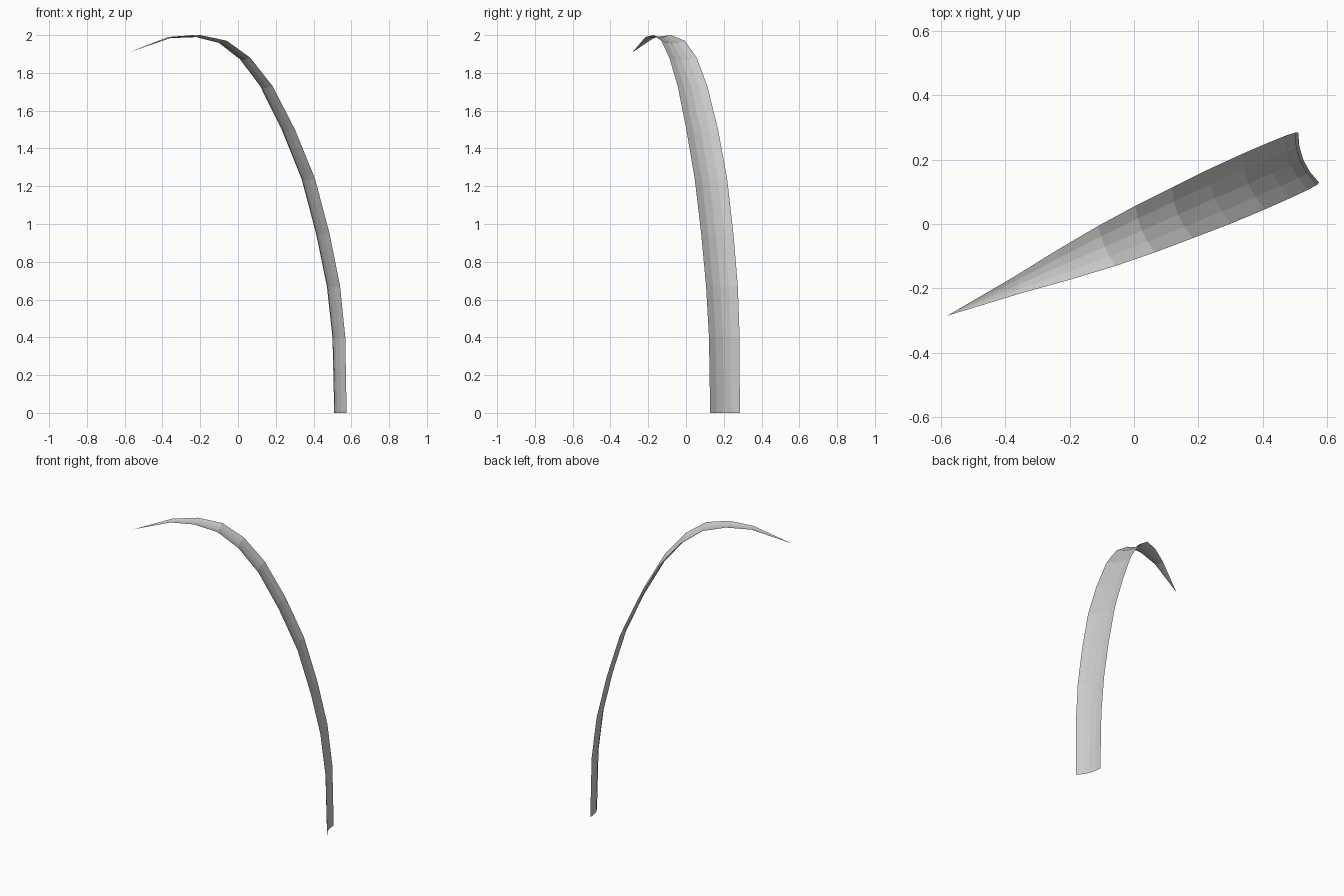
import bpy
from mathutils import Vector

if "Cube" in bpy.data.objects:
    bpy.data.objects.remove(bpy.data.objects["Cube"])

# Spine of the arching blade: (distance along lean direction, height, blade width)
spine = [(0.592, 0.0, 0.170), (0.583, 0.40, 0.176), (0.552, 0.67, 0.182),
         (0.490, 0.95, 0.185), (0.406, 1.24, 0.186), (0.291, 1.50, 0.182),
         (0.164, 1.73, 0.170), (0.038, 1.88, 0.157), (-0.093, 1.97, 0.135),
         (-0.240, 2.0, 0.100), (-0.393, 1.99, 0.056)]
tip = (-0.633, 1.908)

lean = Vector((0.916, 0.401, 0))      # arch plane direction, base side positive
across = Vector((0.385, -0.923, 0))   # blade width direction
offset = Vector((0, -0.031, 0))       # centres the blade
up = Vector((0, 0, 1))
section = [(-0.5, 0), (-0.25, 0.08), (0, 0.108), (0.25, 0.08), (0.5, 0)]  # shallow gutter


def place(u, z):
    return offset + lean * u + up * z


centres = [place(u, z) for u, z, w in spine] + [place(*tip)]
verts, faces = [], []
n = len(section)

# Cross-section rows, gutter sagging toward the inside of the arch
for i, (u, z, w) in enumerate(spine):
    tangent = (centres[i + 1] - centres[i - 1]).normalized() if i else up
    inward = tangent.cross(across).normalized()
    if inward.dot(-lean - up) < 0:
        inward = -inward
    for a, d in section:
        verts.append(centres[i] + across * (a * w) + inward * (d * w))
verts.append(centres[-1])

# Strips between rows, then the pointed tip
for i in range(len(spine) - 1):
    for j in range(n - 1):
        a = i * n + j
        faces.append((a, a + 1, a + n + 1, a + n))
last = (len(spine) - 1) * n
for j in range(n - 1):
    faces.append((last + j, last + j + 1, len(verts) - 1))

mesh = bpy.data.meshes.new("grass_blade")
mesh.from_pydata([tuple(v) for v in verts], [], faces)
mesh.update()
blade = bpy.data.objects.new("grass_blade", mesh)
bpy.context.collection.objects.link(blade)
